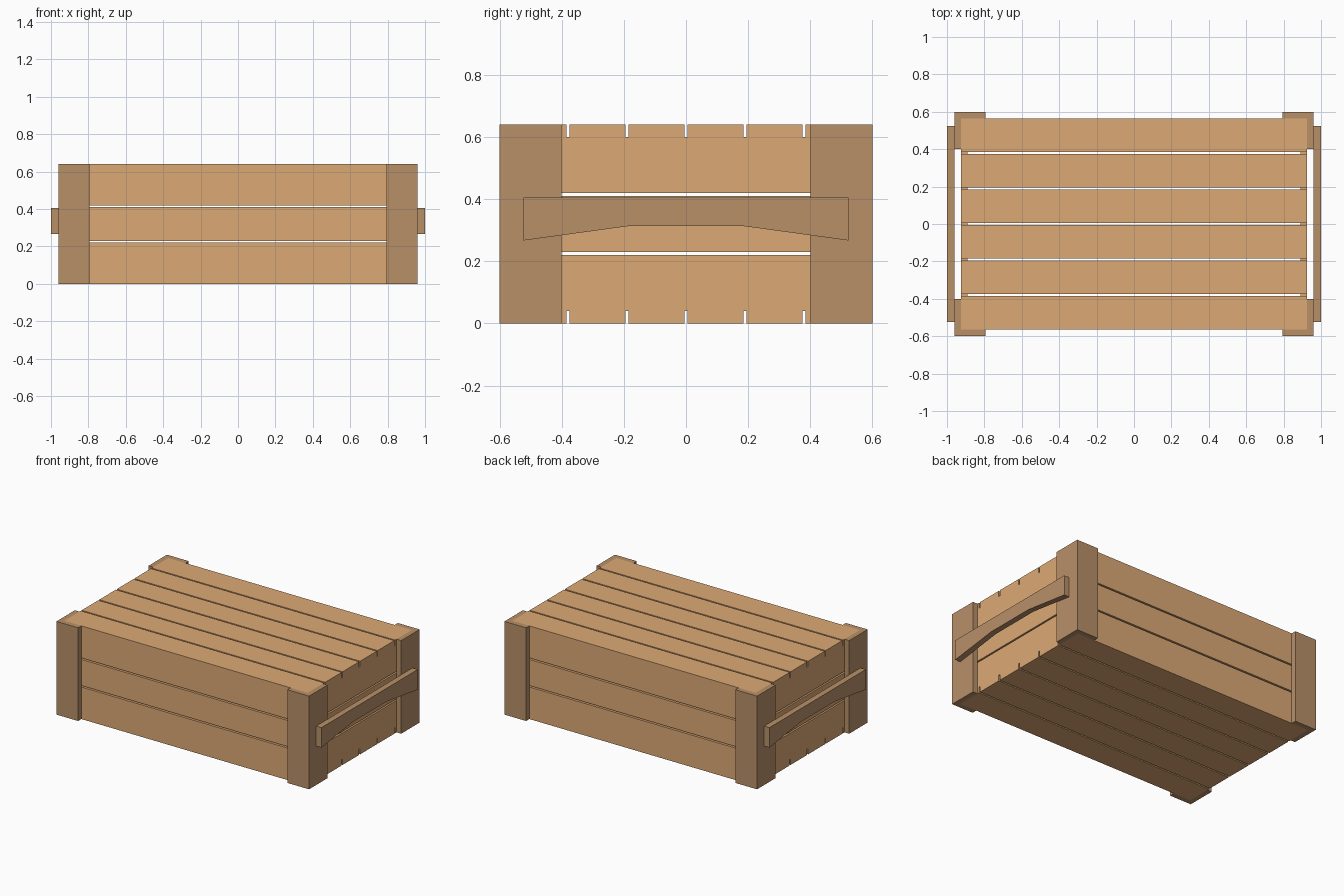
import bpy
import bmesh
from mathutils import Vector

if "Cube" in bpy.data.objects:
    bpy.data.objects.remove(bpy.data.objects["Cube"])


def material(name, colour):
    mat = bpy.data.materials.new(name)
    mat.diffuse_color = (*colour, 1)
    mat.use_nodes = True
    mat.node_tree.nodes["Principled BSDF"].inputs["Base Color"].default_value = mat.diffuse_color
    return mat


LIGHT = material("light_wood", (0.72, 0.40, 0.18))
DARK = material("dark_wood", (0.48, 0.28, 0.14))


def prism(name, outline, direction, mat, mirror=(False, False, False)):
    """Extrude a flat outline along a direction, with optional mirroring."""
    bm = bmesh.new()
    face = bm.faces.new([bm.verts.new(p) for p in outline])
    ext = bmesh.ops.extrude_face_region(bm, geom=[face])
    verts = [v for v in ext["geom"] if isinstance(v, bmesh.types.BMVert)]
    bmesh.ops.translate(bm, verts=verts, vec=Vector(direction))
    bmesh.ops.recalc_face_normals(bm, faces=bm.faces)
    mesh = bpy.data.meshes.new(name)
    bm.to_mesh(mesh)
    bm.free()
    obj = bpy.data.objects.new(name, mesh)
    bpy.context.collection.objects.link(obj)
    mesh.materials.append(mat)
    if any(mirror):
        mod = obj.modifiers.new("Mirror", "MIRROR")
        mod.use_axis = mirror
        mod.use_mirror_merge = False
    return obj


def board(name, x, y, z, mat, mirror=(False, False, False)):
    """Box given by its ranges along each axis."""
    outline = [(x[0], y[0], z[0]), (x[1], y[0], z[0]),
               (x[1], y[1], z[0]), (x[0], y[1], z[0])]
    return prism(name, outline, (0, 0, z[1] - z[0]), mat, mirror)


HX, HY, H = 0.925, 0.565, 0.64   # plank box half sizes and height
T, SLAT, W, PITCH = 0.035, 0.04, 0.18, 0.19

# Floor and lid slats
for i in range(6):
    y = -HY + i * PITCH
    board(f"floor_slat_{i + 1}", (-HX, HX), (y, y + W), (0, SLAT), LIGHT)
    board(f"lid_slat_{i + 1}", (-HX, HX), (y, y + W), (H - SLAT, H), LIGHT)

# Long side planks and end planks
for i in range(3):
    z = SLAT + i * PITCH
    board(f"long_side_planks_{i + 1}", (-HX, HX), (HY - T, HY), (z, z + W),
          LIGHT, (False, True, False))
    board(f"end_planks_{i + 1}", (HX - T, HX), (-HY + T, HY - T), (z, z + W),
          LIGHT, (True, False, False))

# L-shaped corner posts
PX, PY = 0.96, 0.60
post = [(HX, 0.40), (PX, 0.40), (PX, PY), (0.795, PY), (0.795, HY), (HX, HY)]
prism("corner_posts", [(x, y, 0) for x, y in post], (0, 0, H), DARK,
      (True, True, False))

# Carrying handles with a tapered grip cut-out
grip = [(-0.523, 0.405), (-0.523, 0.267), (-0.18, 0.314),
        (0.18, 0.314), (0.523, 0.267), (0.523, 0.405)]
prism("handles", [(PX, y, z) for y, z in grip], (0.04, 0, 0), DARK,
      (True, False, False))
